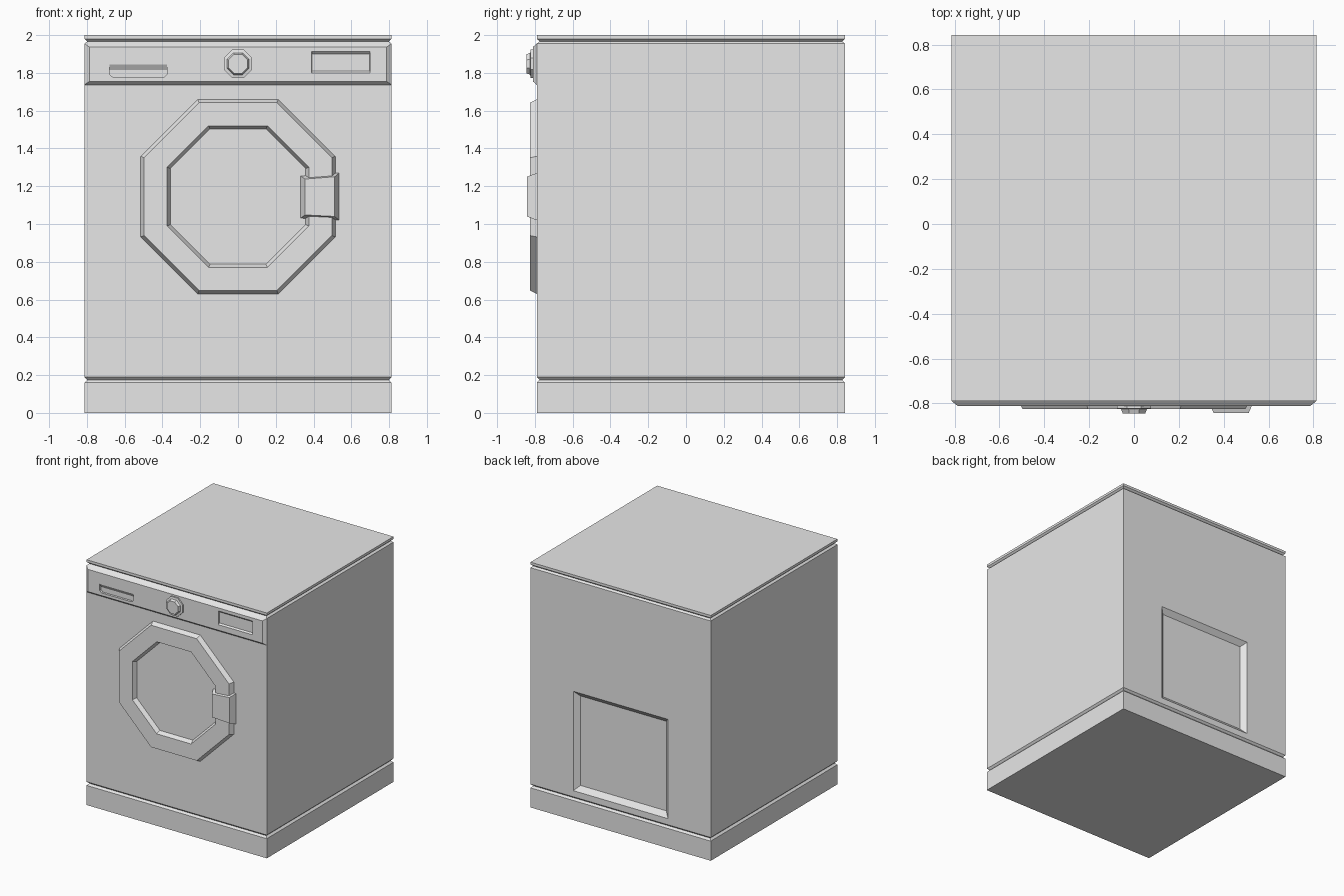
import bpy, bmesh, math

old = bpy.data.objects.get("Cube")
if old:
    bpy.data.objects.remove(old, do_unlink=True)

grey = bpy.data.materials.new("light_grey")
grey.use_nodes = True
colour = (0.8, 0.8, 0.8, 1)
grey.diffuse_color = colour
grey.node_tree.nodes["Principled BSDF"].inputs["Base Color"].default_value = colour

W, FRONT, BACK = 0.813, -0.79, 0.842


def loft(name, rings):
    """Skin a list of equal-sized rings and cap both ends."""
    bm = bmesh.new()
    loops = [[bm.verts.new(p) for p in ring] for ring in rings]
    n = len(loops[0])
    for a, b in zip(loops, loops[1:]):
        for i in range(n):
            j = (i + 1) % n
            bm.faces.new((a[i], a[j], b[j], b[i]))
    bm.faces.new(loops[0][::-1])
    bm.faces.new(loops[-1])
    bmesh.ops.recalc_face_normals(bm, faces=bm.faces)
    mesh = bpy.data.meshes.new(name)
    bm.to_mesh(mesh)
    bm.free()
    mesh.materials.append(grey)
    obj = bpy.data.objects.new(name, mesh)
    bpy.context.scene.collection.objects.link(obj)
    return obj


def level(z, inset):
    x, f, b = W - inset, FRONT + inset, BACK - inset
    return [(-x, f, z), (x, f, z), (x, b, z), (-x, b, z)]


def rect(y, x0, x1, z0, z1):
    return [(x0, y, z0), (x1, y, z0), (x1, y, z1), (x0, y, z1)]


def octagon(y, apothem, z):
    r = apothem / math.cos(math.pi / 8)
    angles = [math.pi / 8 + i * math.pi / 4 for i in range(8)]
    return [(r * math.cos(a), y, z + r * math.sin(a)) for a in angles]


def cut(obj, cutter):
    cutter.hide_render = True
    mod = obj.modifiers.new("recess", 'BOOLEAN')
    mod.operation = 'DIFFERENCE'
    mod.solver = 'EXACT'
    mod.object = cutter
    bpy.context.view_layer.objects.active = obj
    bpy.ops.object.modifier_apply(modifier=mod.name)
    bpy.data.objects.remove(cutter, do_unlink=True)


# Cabinet with V grooves under the lid and above the plinth
g = 0.015
cabinet = loft("cabinet", [level(z, i) for z, i in (
    (0, 0), (0.16, 0), (0.175, g), (0.19, 0),
    (1.955, 0), (1.967, g), (1.98, 0), (2, 0))])

# Service hatch recess in the back
cut(cabinet, loft("hatch_cutter", [
    rect(BACK + 0.035, -0.467, 0.467, 0.2, 1.09),
    rect(BACK - 0.035, -0.387, 0.387, 0.28, 1.01)]))

# Control panel with sloped edges
P = -0.811
panel = loft("control_panel", [
    rect(FRONT + 0.01, -W, W, 1.737, 1.955),
    rect(FRONT, -W, W, 1.737, 1.955),
    rect(P, -0.787, 0.787, 1.755, 1.937)])


# Detergent drawer grip: recess with clipped lower corners
def grip(y, top):
    return [(-0.68, y, top), (-0.68, y, 1.793), (-0.663, y, 1.777),
            (-0.392, y, 1.777), (-0.375, y, 1.793), (-0.375, y, top)]


cut(panel, loft("grip_cutter", [grip(P - 0.018, 1.875), grip(P + 0.018, 1.815)]))

# Shallow display recess, sloped at top and bottom
cut(panel, loft("display_cutter", [
    rect(P - 0.012, 0.387, 0.703, 1.79, 1.925),
    rect(P + 0.012, 0.393, 0.697, 1.81, 1.9)]))

# Programme knob
loft("knob", [octagon(y, a, 1.848) for y, a in (
    (-0.805, 0.075), (-0.822, 0.075), (-0.825, 0.058), (-0.845, 0.05))])

# Door: raised ring around a sunken window
loft("door", [octagon(y, a, 1.145) for y, a in (
    (-0.78, 0.515), (FRONT, 0.515), (-0.826, 0.497), (-0.826, 0.375),
    (-0.793, 0.358))])

# Door latch, slightly taller toward the outer side
loft("door_latch", [
    [(0.33, y, 1.03), (0.535, y, 1.02), (0.535, y, 1.27), (0.33, y, 1.255)]
    for y in (-0.78, FRONT)] + [
    [(0.355, -0.842, 1.048), (0.512, -0.842, 1.04),
     (0.512, -0.842, 1.25), (0.355, -0.842, 1.238)]])
